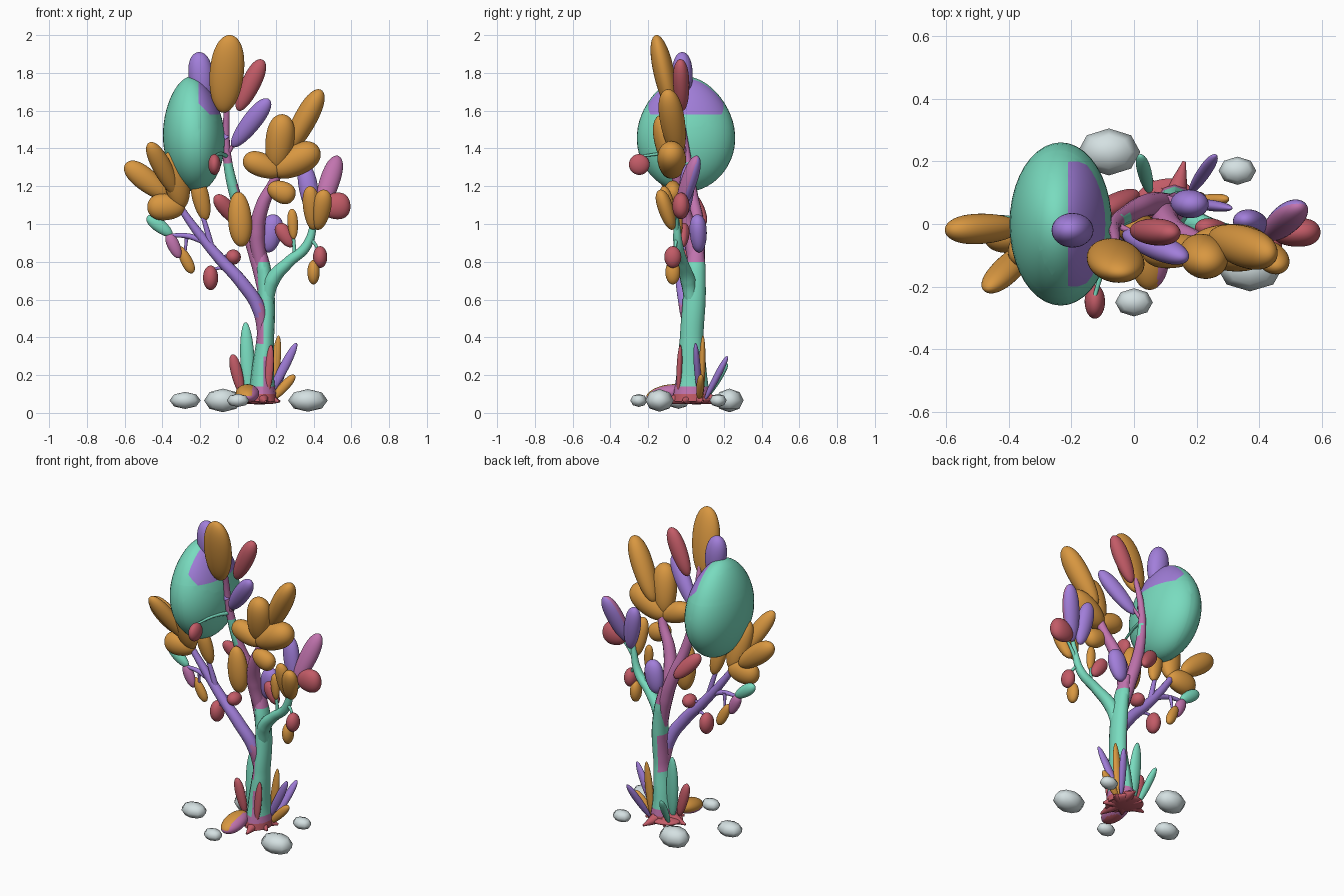
import bpy, bmesh, math
from mathutils import Vector, Matrix

cube = bpy.data.objects.get("Cube")
if cube:
    bpy.data.objects.remove(cube, do_unlink=True)


def material(name, r, g, b):
    mat = bpy.data.materials.new(name)
    mat.use_nodes = True
    mat.diffuse_color = (r, g, b, 1)
    mat.node_tree.nodes["Principled BSDF"].inputs["Base Color"].default_value = (r, g, b, 1)
    return mat


green = material("sea green", .19, .71, .52)
amber = material("amber", .69, .31, .052)
purple = material("violet", .36, .21, .7)
mauve = material("mauve pink", .54, .175, .43)
red = material("dusty red", .54, .105, .135)
gray = material("pale stone", .66, .75, .76)


def add_object(name, mesh, mat):
    obj = bpy.data.objects.new(name, mesh)
    bpy.context.collection.objects.link(obj)
    mesh.materials.clear()
    mesh.materials.append(mat)
    for face in mesh.polygons:
        face.use_smooth = True
        face.material_index = 0
    return obj


def paint(obj, mat, rule):
    """Give the faces whose centre passes the rule another colour."""
    obj.data.materials.append(mat)
    for face in obj.data.polygons:
        if rule(face.center):
            face.material_index = len(obj.data.materials) - 1


def cut(obj, *planes):
    """Split the faces along planes so that colours meet in clean lines."""
    bm = bmesh.new()
    bm.from_mesh(obj.data)
    for point, normal in planes:
        bmesh.ops.bisect_plane(bm, geom=bm.verts[:] + bm.edges[:] + bm.faces[:],
                               plane_co=point, plane_no=normal)
    bm.to_mesh(obj.data)
    bm.free()


def leaf(name, mat, base, tip, width, depth=None, bulge=.12):
    """Flattened ellipsoid from base to tip; bulge rounds out the tip half."""
    base, tip = Vector(base), Vector(tip)
    depth = depth or width * .8
    along = tip - base
    side = along.cross(Vector((0, 1, 0))).normalized()
    front = along.cross(side).normalized()
    bm = bmesh.new()
    bmesh.ops.create_uvsphere(bm, u_segments=40, v_segments=28, radius=.5)
    for v in bm.verts:
        x, y, z = v.co
        full = 1 + bulge * (2 * z + 4 * z * z)
        v.co = (base + tip) / 2 + side * x * width * full + front * y * depth * full + along * z
    bmesh.ops.recalc_face_normals(bm, faces=bm.faces)
    mesh = bpy.data.meshes.new(name)
    bm.to_mesh(mesh)
    bm.free()
    return add_object(name, mesh, mat)


def berry(name, mat, center, width, height):
    half = Vector((0, 0, height / 2))
    center = Vector(center)
    return leaf(name, mat, center - half, center + half, width, width * 1.2, 0)


def branch(name, mat, points, radii, stretch=1):
    """Tapered round limb through the points."""
    curve = bpy.data.curves.new(name, "CURVE")
    curve.dimensions = "3D"
    curve.bevel_depth = 1
    curve.bevel_resolution = 4
    curve.use_fill_caps = True
    spline = curve.splines.new("BEZIER")
    spline.bezier_points.add(len(points) - 1)
    for knot, point, radius in zip(spline.bezier_points, points, radii):
        knot.co, knot.radius = point, radius
        knot.handle_left_type = knot.handle_right_type = "AUTO"
    helper = bpy.data.objects.new(name + "_path", curve)
    bpy.context.collection.objects.link(helper)
    graph = bpy.context.evaluated_depsgraph_get()
    mesh = bpy.data.meshes.new_from_object(helper.evaluated_get(graph))
    bpy.data.objects.remove(helper, do_unlink=True)
    middle = points[0][1]
    for v in mesh.vertices:
        v.co.y = middle + (v.co.y - middle) * stretch
    return add_object(name, mesh, mat)


def twig(name, mat, start, end, radius=.009):
    middle = (Vector(start) + Vector(end)) / 2 + Vector((0, 0, .012))
    return branch(name, mat, [start, middle, end], [radius * 1.3, radius, radius * .7])


def stone(name, x, y, width, depth, height):
    bm = bmesh.new()
    bmesh.ops.create_uvsphere(bm, u_segments=8, v_segments=4, radius=.5)
    bmesh.ops.transform(bm, verts=bm.verts, matrix=Matrix.Translation((x, y, .066))
                        @ Matrix.Diagonal((width, depth, height, 1)))
    mesh = bpy.data.meshes.new(name)
    bm.to_mesh(mesh)
    bm.free()
    return add_object(name, mesh, gray)


# Trunk with patches of other colours
trunk = branch("trunk", green, [(.13, .03, .06), (.13, .03, .2), (.145, .03, .4), (.15, .04, .6),
                                (.135, .045, .76), (.11, .05, .9)],
               [.075, .06, .046, .045, .04, .026], 1.35)
cut(trunk, ((0, 0, .8), (0, 0, 1)), ((0, 0, .14), (0, 0, 1)), ((0, 0, .1), (0, 0, 1)),
    ((.135, 0, 0), (1, 0, 0)))
paint(trunk, mauve, lambda c: c.z < .14 or (c.x < .135 and .37 < c.z < .6) or c.z > .8
      or (c.y < .01 and .135 < c.x < .17 and c.z < .3))
paint(trunk, red, lambda c: c.z < .1)

# Main limbs
crown_limb = branch("crown_limb", mauve, [(.14, .04, .62), (.1, .06, .82), (.04, .06, 1),
                                          (-.02, .03, 1.17), (-.06, 0, 1.38), (-.06, -.04, 1.6),
                                          (-.05, -.1, 1.78)],
                    [.03, .04, .036, .03, .022, .016, .008])
paint(crown_limb, green, lambda c: 1.08 < c.z < 1.32 and c.x < -.01 and c.y < .03)
branch("middle_limb", mauve, [(.12, .05, .78), (.1, .02, .95), (.13, -.02, 1.1), (.2, -.05, 1.25),
                              (.22, -.08, 1.42)], [.035, .042, .036, .026, .012])
branch("left_limb", green, [(.15, .03, .58), (.18, .01, .7), (.27, -.02, .8), (.36, -.04, .88),
                            (.4, -.05, 1), (.41, -.06, 1.1)], [.035, .04, .03, .026, .018, .01])
right_limb = branch("right_limb", purple, [(.13, .02, .4), (.11, 0, .55), (.02, -.02, .69),
                                           (-.1, -.02, .82), (-.2, -.02, .94), (-.3, -.03, 1.08),
                                           (-.36, -.04, 1.18)],
                    [.025, .037, .035, .03, .025, .018, .01])
paint(right_limb, mauve, lambda c: c.z < .5 or (c.x > .115 and c.z < .58))

# Twigs
twig("right_side_twig", purple, (-.18, -.02, .91), (-.36, 0, .94), .014)
twig("right_upper_twig", purple, (-.14, -.02, .87), (-.2, -.04, 1.08), .014)
twig("right_low_twig", purple, (-.05, -.02, .76), (-.15, 0, .75))
twig("right_inner_twig", purple, (-.12, -.02, .8), (-.03, 0, .83))
twig("amber_fruit_twig", purple, (-.27, 0, .94), (-.28, .01, .84))
twig("hanging_berry_twig", green, (-.06, 0, 1.36), (-.125, -.23, 1.36))
twig("crown_side_twig", mauve, (-.06, 0, 1.36), (.04, -.05, 1.5))
twig("canopy_twig", purple, (-.06, -.02, 1.45), (-.15, 0, 1.55), .015)
twig("left_fruit_twig", green, (.38, -.05, .92), (.43, -.06, .85))
twig("left_inner_twig", green, (.3, -.03, .83), (.29, -.04, .97))
twig("left_outer_twig", green, (.39, -.05, .95), (.49, -.04, 1.08))
twig("back_leaf_twig", mauve, (.1, .05, .85), (.19, .07, .93))
twig("middle_fruit_twig", mauve, (.06, .05, .95), (.01, 0, 1.05))

# Large round canopy with a coloured corner
canopy = leaf("round_canopy", green, (-.22, 0, 1.17), (-.25, 0, 1.78), .325, .52, -.08)
cut(canopy, ((0, 0, 1.58), (0, 0, 1)), ((-.21, 0, 0), (1, 0, 0)), ((0, 0, 1.43), (1, 0, 1)))
paint(canopy, purple, lambda c: c.x > -.21 and c.z > 1.58 and c.x + c.z > 1.43)
leaf("canopy_knob", purple, (-.18, -.02, 1.64), (-.21, -.02, 1.91), .13, .11, .08)

# Crown leaves
leaf("crown_tall_leaf", amber, (-.08, -.07, 1.59), (-.04, -.16, 2), .18, .11, .06)
leaf("crown_red_leaf", red, (0, -.02, 1.6), (.13, -.03, 1.87), .1, .085)
leaf("crown_violet_leaf", purple, (-.03, -.03, 1.41), (.165, -.11, 1.66), .1)

# Right leaf cluster
leaf("right_outer_leaf", amber, (-.37, -.01, 1.14), (-.595, -.02, 1.32), .12)
leaf("right_rear_leaf", amber, (-.32, -.06, 1.15), (-.47, -.21, 1.43), .1)
leaf("right_broad_leaf", amber, (-.3, -.03, 1.08), (-.35, -.11, 1.39), .14)
leaf("right_low_leaf", amber, (-.28, -.03, 1.09), (-.48, -.04, 1.09), .14)
leaf("right_inner_leaf", amber, (-.17, -.03, 1.02), (-.22, -.06, 1.24), .09)
leaf("right_green_leaf", green, (-.35, 0, .94), (-.48, 0, 1.04), .07)
leaf("right_mauve_leaf", mauve, (-.31, 0, .82), (-.37, 0, .95), .065)
leaf("right_amber_fruit", amber, (-.31, .01, .88), (-.24, .02, .74), .06)
berry("right_low_berry", red, (-.145, 0, .715), .08, .13)
berry("right_inner_berry", red, (-.025, 0, .825), .08, .08)
leaf("hanging_berry", red, (-.125, -.195, 1.33), (-.125, -.3, 1.3), .065, .11, 0)

# Middle leaf cluster
leaf("middle_red_leaf", red, (.01, .1, 1), (-.12, .03, 1.15), .085)
leaf("middle_amber_fruit", amber, (0, -.02, 1.17), (.02, -.01, .88), .125, .1, .06)
leaf("back_violet_leaf", purple, (.155, .07, .85), (.195, .06, 1.05), .115, .09)
leaf("middle_small_red", red, (.29, -.02, .88), (.21, -.01, 1), .08)
leaf("middle_high_leaf", amber, (.25, -.04, 1.36), (.44, -.1, 1.71), .12, .13)
leaf("middle_upright_leaf", amber, (.2, -.07, 1.28), (.24, -.13, 1.58), .15, .13)
leaf("middle_wide_leaf", amber, (.18, -.07, 1.27), (.43, -.08, 1.4), .16, .15)
leaf("middle_right_leaf", amber, (.23, -.08, 1.27), (.03, -.09, 1.35), .125, .11)
leaf("middle_low_leaf", amber, (.16, -.07, 1.2), (.3, -.07, 1.14), .115)

# Left leaf cluster
leaf("left_violet_leaf", purple, (.4, -.01, 1.04), (.35, .015, 1.32), .1)
mixed_leaf = leaf("left_mauve_leaf", mauve, (.43, -.04, 1.06), (.53, .06, 1.36), .105)
paint(mixed_leaf, purple, lambda c: c.y > .32 * (c.z - 1.06) - .03)
leaf("left_red_leaf", red, (.44, -.03, 1.09), (.595, -.025, 1.1), .14, .09)
leaf("left_front_leaf", amber, (.4, -.07, .97), (.38, -.12, 1.2), .09)
leaf("left_front_leaf_twin", amber, (.42, -.07, .97), (.46, -.14, 1.18), .1)
leaf("left_inner_leaf", amber, (.295, -.04, .92), (.285, -.04, 1.08), .055)
berry("left_red_berry", red, (.435, -.07, .825), .075, .115)
berry("left_amber_berry", amber, (.4, -.07, .745), .065, .13)

# Leaves around the foot
leaf("foot_green_leaf", green, (.06, .05, .08), (.04, .08, .48), .075, .05, 0)
leaf("foot_green_small", green, (.05, .1, .07), (.02, .22, .26), .045)
leaf("foot_red_leaf", red, (.02, .04, .1), (-.03, .03, .31), .06)
leaf("foot_front_red", red, (.155, -.04, .1), (.175, -.03, .36), .045, .03, 0)
leaf("foot_amber_leaf", amber, (.18, .08, .06), (.215, .09, .41), .05, .035, 0)
leaf("foot_amber_small", amber, (.18, .07, .07), (.3, .08, .2), .05)
leaf("foot_violet_leaf", purple, (.17, .07, .1), (.31, .05, .37), .05, .035, .06)
leaf("foot_violet_back", purple, (.18, .1, .07), (.26, .22, .3), .045)
mound = leaf("foot_mound", amber, (.05, -.21, .08), (.05, 0, .125), .125, .09, 0)
paint(mound, mauve, lambda c: c.x > .075 or c.z < .09)
paint(mound, red, lambda c: c.z < .065)

# Spreading roots
for number in range(7):
    angle = number * math.tau / 7 + .4
    reach = .15 if number % 2 else .11
    tip = (.12 + math.cos(angle) * reach, .04 + math.sin(angle) * reach * 1.1, .06)
    branch("root", red, [(.12, .04, .1), ((.12 + tip[0]) / 2, (.04 + tip[1]) / 2, .075), tip],
           [.05, .03, .006])
leaf("root_base", red, (0, .06, .07), (.2, .05, .07), .05, .18)

# Chunky stones
stone("stone_back", -.08, .23, .2, .15, .125)
stone("stone_back_left", .33, .17, .12, .09, .07)
stone("stone_front", 0, -.25, .12, .09, .07)
stone("stone_front_left", .37, -.14, .21, .15, .12)
stone("stone_right", -.28, -.04, .165, .12, .09)
